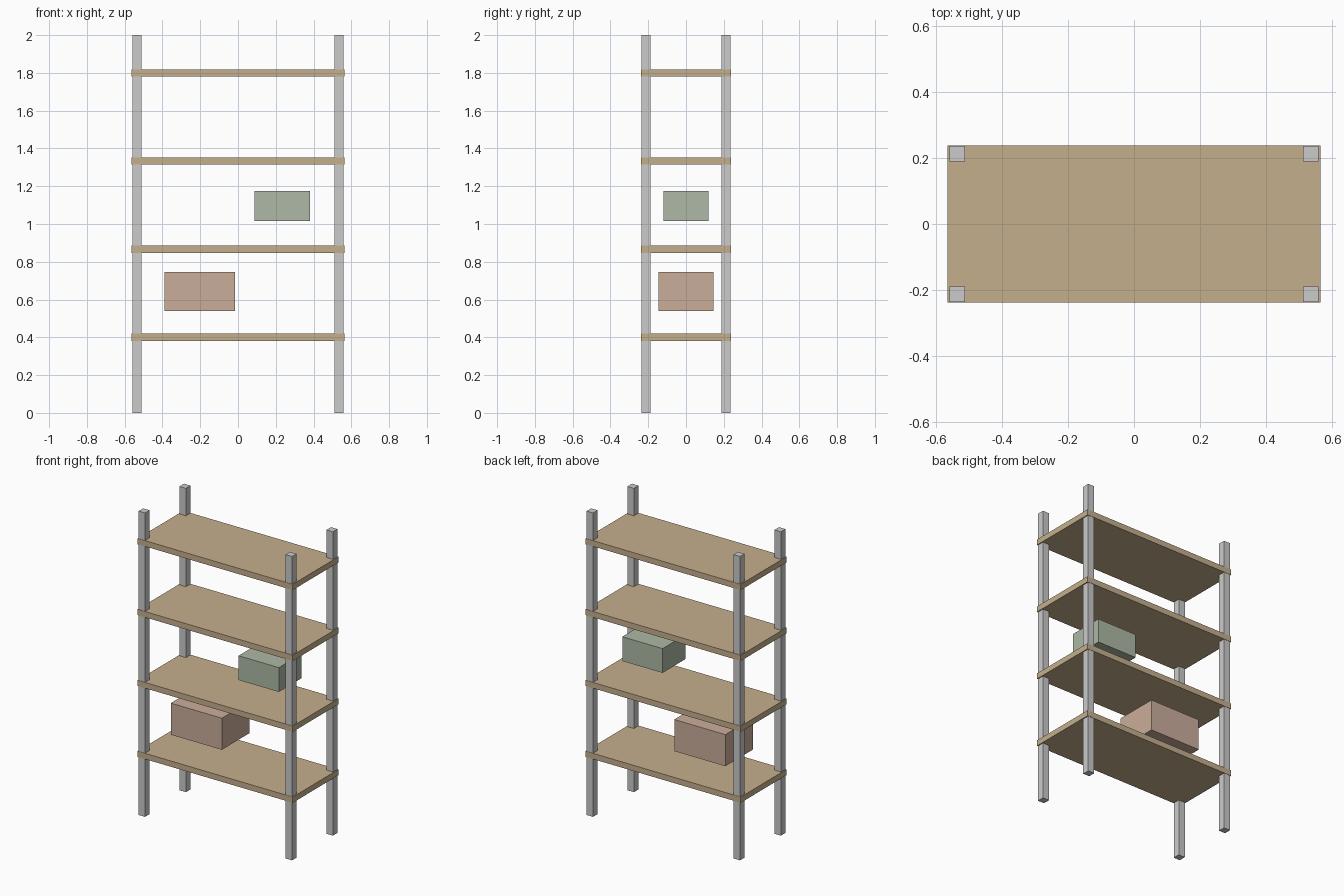
import bpy

if "Cube" in bpy.data.objects:
    bpy.data.objects.remove(bpy.data.objects["Cube"])


def material(name, color):
    mat = bpy.data.materials.new(name)
    mat.diffuse_color = (*color, 1)
    mat.use_nodes = True
    mat.node_tree.nodes["Principled BSDF"].inputs["Base Color"].default_value = mat.diffuse_color
    return mat


def box(name, center, size, mat=None):
    bpy.ops.mesh.primitive_cube_add(size=1, location=center)
    obj = bpy.context.object
    obj.name = name
    obj.scale = size
    bpy.ops.object.transform_apply(location=False, rotation=False, scale=True)
    if mat:
        obj.data.materials.append(mat)
    return obj


wood = material("wood", (0.56, 0.43, 0.27))
red_card = material("red_card", (0.6, 0.42, 0.33))
green_card = material("green_card", (0.42, 0.48, 0.38))

# Four corner posts
for side, sx in (("left", -1), ("right", 1)):
    for end, sy in (("front", -1), ("back", 1)):
        box(f"{end}_{side}_post", (sx * 0.535, sy * 0.2125, 1.0), (0.047, 0.047, 2.0))

# Four evenly spaced shelves, slightly wider than the posts
for i in range(4):
    box(f"shelf_{i + 1}", (0, 0, 0.4 + i * 1.4 / 3), (1.13, 0.476, 0.038), wood)

# Two storage boxes, held above the shelves
box("large_storage_box", (-0.202, 0, 0.643), (0.372, 0.29, 0.208), red_card)
box("small_storage_box", (0.234, 0, 1.096), (0.293, 0.238, 0.16), green_card)
